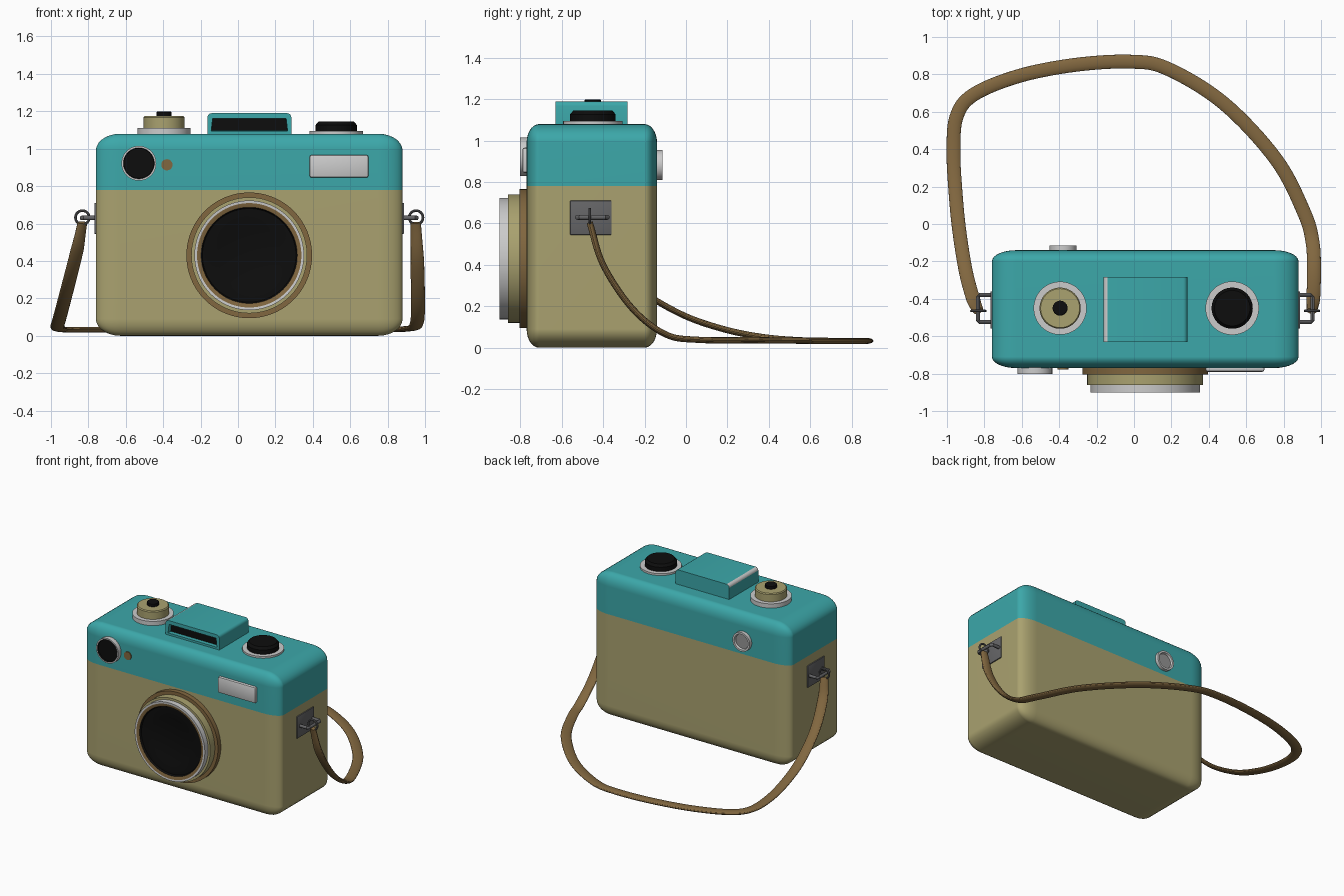
import bpy, bmesh, math
from mathutils import Vector, Matrix

if "Cube" in bpy.data.objects:
    bpy.data.objects.remove(bpy.data.objects["Cube"])

CX = 0.06  # camera body centre in x


def material(name, rgb):
    m = bpy.data.materials.new(name)
    m.diffuse_color = (*rgb, 1)
    m.use_nodes = True
    m.node_tree.nodes["Principled BSDF"].inputs["Base Color"].default_value = m.diffuse_color
    return m


TEAL = material("teal", (0.045, 0.39, 0.40))
KHAKI = material("khaki", (0.40, 0.36, 0.16))
BROWN = material("leather brown", (0.22, 0.135, 0.05))
SILVER = material("silver", (0.60, 0.60, 0.60))
BLACK = material("black", (0.004, 0.004, 0.004))
IRON = material("dark grey", (0.13, 0.13, 0.135))
GLASS = material("grey glass", (0.30, 0.30, 0.30))


def finish(bm, name, mats):
    bmesh.ops.recalc_face_normals(bm, faces=bm.faces)
    me = bpy.data.meshes.new(name)
    bm.to_mesh(me)
    bm.free()
    for m in mats:
        me.materials.append(m)
    ob = bpy.data.objects.new(name, me)
    bpy.context.collection.objects.link(ob)
    return ob


def box_bm(lo, hi):
    bm = bmesh.new()
    bmesh.ops.create_cube(bm, size=1)
    lo, hi = Vector(lo), Vector(hi)
    bmesh.ops.scale(bm, vec=hi - lo, verts=bm.verts)
    bmesh.ops.translate(bm, vec=(lo + hi) / 2, verts=bm.verts)
    return bm


def box(name, lo, hi, mat, bevel):
    bm = box_bm(lo, hi)
    bmesh.ops.bevel(bm, geom=bm.edges[:], offset=bevel, segments=2, profile=0.5, affect='EDGES')
    return finish(bm, name, [mat])


def lathe(name, profile, origin, facing, n=64):
    """profile: (radius, height, material of the band ending at this point)"""
    bm = bmesh.new()
    mats = []
    o = Vector(origin)
    place = {'front': lambda x, y, h: (x, -h, y),
             'back': lambda x, y, h: (x, h, y),
             'top': lambda x, y, h: (x, y, h)}[facing]
    prev = None
    for r, h, mat in profile:
        if mat not in mats:
            mats.append(mat)
        count = n if r > 0 else 1
        ring = [bm.verts.new(o + Vector(place(r * math.cos(i * math.tau / n), r * math.sin(i * math.tau / n), h)))
                for i in range(count)]
        if prev:
            for i in range(n):
                j = (i + 1) % n
                quad = []
                for v in (prev[i % len(prev)], prev[j % len(prev)], ring[j % count], ring[i % count]):
                    if v not in quad:
                        quad.append(v)
                bm.faces.new(quad).material_index = mats.index(mat)
        prev = ring
    return finish(bm, name, mats)


def sweep(name, pts, half_w, half_t, mat, sides=12, taper=0):
    """flat oval strip along a path, its width kept horizontal"""
    bm = bmesh.new()
    rings = []
    last = len(pts) - 1
    for i, p in enumerate(pts):
        t = (pts[min(i + 1, last)] - pts[max(i - 1, 0)]).normalized()
        side = Vector((-t.y, t.x, 0)).normalized()
        up = t.cross(side)
        w = half_w * (1 - taper * max(0, 1 - min(i, last - i) / 8))
        rings.append([bm.verts.new(p + side * w * math.cos(a) + up * half_t * math.sin(a))
                      for a in (k * math.tau / sides for k in range(sides))])
    for a, b in zip(rings, rings[1:]):
        for k in range(sides):
            m = (k + 1) % sides
            bm.faces.new((a[k], a[m], b[m], b[k]))
    bm.faces.new(rings[0])
    bm.faces.new(rings[-1])
    return finish(bm, name, [mat])


def spline(pts, steps=8):
    p = [Vector(q) for q in pts]
    p = [2 * p[0] - p[1]] + p + [2 * p[-1] - p[-2]]
    out = []
    for i in range(1, len(p) - 2):
        a, b, c, d = p[i - 1:i + 3]
        for s in range(steps):
            t = s / steps
            out.append(0.5 * (2 * b + (c - a) * t + (2 * a - 5 * b + 4 * c - d) * t * t
                              + (3 * b - a - 3 * c + d) * t ** 3))
    return out + [p[-2]]


# body: rounded box, khaki below and teal above the seam
SEAM = 0.78
radii = Vector((0.13, 0.06, 0.09))
half = Vector((0.82 / radii.x, 0.315 / radii.y, 0.54 / radii.z))
bm = box_bm(-half, half)
bmesh.ops.bevel(bm, geom=bm.edges[:], offset=1, segments=7, profile=0.5, affect='EDGES')
bmesh.ops.scale(bm, vec=radii, verts=bm.verts)
bmesh.ops.translate(bm, vec=(CX, -0.455, 0.54), verts=bm.verts)
bmesh.ops.bisect_plane(bm, geom=bm.verts[:] + bm.edges[:] + bm.faces[:],
                       plane_co=(0, 0, SEAM), plane_no=(0, 0, 1))
for f in bm.faces:
    f.material_index = int(f.calc_center_median().z > SEAM)
body = finish(bm, "camera_body", [KHAKI, TEAL])

# lens barrel with stepped rings and dark glass
lathe("lens", [(0, 0, BROWN), (0.336, 0, BROWN), (0.336, 0.04, BROWN), (0.31, 0.04, BROWN),
               (0.31, 0.095, KHAKI), (0.293, 0.095, KHAKI), (0.293, 0.135, SILVER),
               (0.279, 0.135, SILVER), (0.257, 0.128, BROWN), (0.25, 0.115, BLACK),
               (0.17, 0.112, BLACK), (0.16, 0.108, BLACK), (0, 0.108, BLACK)],
      (CX, -0.765, 0.43), 'front', 96)

# viewfinder, indicator dot and flash window on the front
lathe("viewfinder", [(0, 0, SILVER), (0.093, 0, SILVER), (0.093, 0.038, SILVER), (0.083, 0.038, SILVER),
                     (0.08, 0.028, BLACK), (0, 0.028, BLACK)], (-0.53, -0.765, 0.922), 'front')
lathe("indicator_dot", [(0, 0, BROWN), (0.03, 0, BROWN), (0.03, 0.012, BROWN), (0, 0.012, BROWN)],
      (-0.38, -0.765, 0.914), 'front', 32)
box("flash_window", (0.383, -0.79, 0.845), (0.697, -0.755, 0.966), SILVER, 0.01)

# eyepiece on the back
lathe("eyepiece", [(0, 0, SILVER), (0.072, 0, SILVER), (0.072, 0.033, SILVER), (0.058, 0.033, SILVER),
                   (0.054, 0.018, SILVER), (0, 0.018, GLASS)], (-0.38, -0.147, 0.882), 'back')

# top dials
lathe("shutter_dial", [(0, 0, SILVER), (0.142, 0, SILVER), (0.142, 0.04, SILVER), (0.11, 0.04, SILVER),
                       (0.11, 0.095, KHAKI), (0.104, 0.102, KHAKI), (0.04, 0.102, KHAKI),
                       (0.04, 0.124, BLACK), (0.034, 0.128, BLACK), (0, 0.128, BLACK)],
      (-0.395, -0.45, 1.072), 'top')
lathe("rewind_dial", [(0, 0, SILVER), (0.143, 0, SILVER), (0.143, 0.022, SILVER), (0.11, 0.022, SILVER),
                      (0.11, 0.055, BLACK), (0.095, 0.073, BLACK), (0, 0.073, BLACK)],
      (0.525, -0.45, 1.072), 'top')

# accessory hood: rounded top edges, dark recessed front, silver left trim
bm = box_bm((-0.163, -0.63, 1.076), (0.285, -0.283, 1.19))
edges = [e for e in bm.edges if all(v.co.z > 1.1 for v in e.verts)
         and abs(e.verts[0].co.y - e.verts[1].co.y) > 0.1]
bmesh.ops.bevel(bm, geom=edges, offset=0.022, segments=4, profile=0.5, affect='EDGES')
bm.normal_update()
for f in bm.faces:
    f.material_index = int(f.normal.x < -0.1 and f.normal.z > 0.1)
front = [f for f in bm.faces if f.normal.y < -0.9]
bmesh.ops.inset_individual(bm, faces=front, thickness=0.028)
bmesh.ops.inset_individual(bm, faces=front, thickness=0.001, depth=-0.03)
front[0].material_index = 2
finish(bm, "accessory_hood", [TEAL, SILVER, BLACK])

# strap lugs on both sides: plate, bracket and ring
for side, s in (("left", -1), ("right", 1)):
    xs = sorted((CX + s * 0.81, CX + s * 0.828))
    box(side + "_lug_plate", (xs[0], -0.56, 0.545), (xs[1], -0.36, 0.71), IRON, 0.003)
    path = [(0.815, -0.38), (0.885, -0.38), (0.895, -0.39), (0.895, -0.515), (0.885, -0.525), (0.815, -0.525)]
    sweep(side + "_lug_bracket", [Vector((CX + s * x, y, 0.63)) for x, y in path], 0.011, 0.012, IRON)
    bpy.ops.mesh.primitive_torus_add(major_segments=32, minor_segments=10, major_radius=0.037,
                                     minor_radius=0.007, location=(CX + s * 0.892, -0.465, 0.632),
                                     rotation=(math.pi / 2, 0, 0))
    ring = bpy.context.object
    ring.name = side + "_lug_ring"
    ring.data.materials.append(IRON)

# strap: hangs from both lugs and lies in a loop behind the camera
strap_path = [(-0.832, -0.465, 0.605), (-0.86, -0.40, 0.46), (-0.90, -0.25, 0.30), (-0.935, -0.03, 0.165),
              (-0.955, 0.18, 0.09), (-0.965, 0.38, 0.05), (-0.95, 0.57, 0.035), (-0.86, 0.69, 0.033),
              (-0.62, 0.79, 0.033), (-0.32, 0.85, 0.033), (-0.02, 0.868, 0.033), (0.18, 0.83, 0.033),
              (0.48, 0.645, 0.033), (0.76, 0.345, 0.036), (0.91, 0.06, 0.038), (0.955, -0.10, 0.065),
              (0.962, -0.26, 0.19), (0.958, -0.40, 0.40), (0.95, -0.465, 0.605)]
sweep("strap", spline(strap_path), 0.037, 0.015, BROWN, 16, 0.25)

# smooth shading with sharp edges kept
bpy.ops.object.select_all(action='SELECT')
bpy.context.view_layer.objects.active = body
bpy.ops.object.shade_smooth_by_angle(angle=math.radians(32))
body.modifiers.new("weighted_normals", 'WEIGHTED_NORMAL').keep_sharp = True
